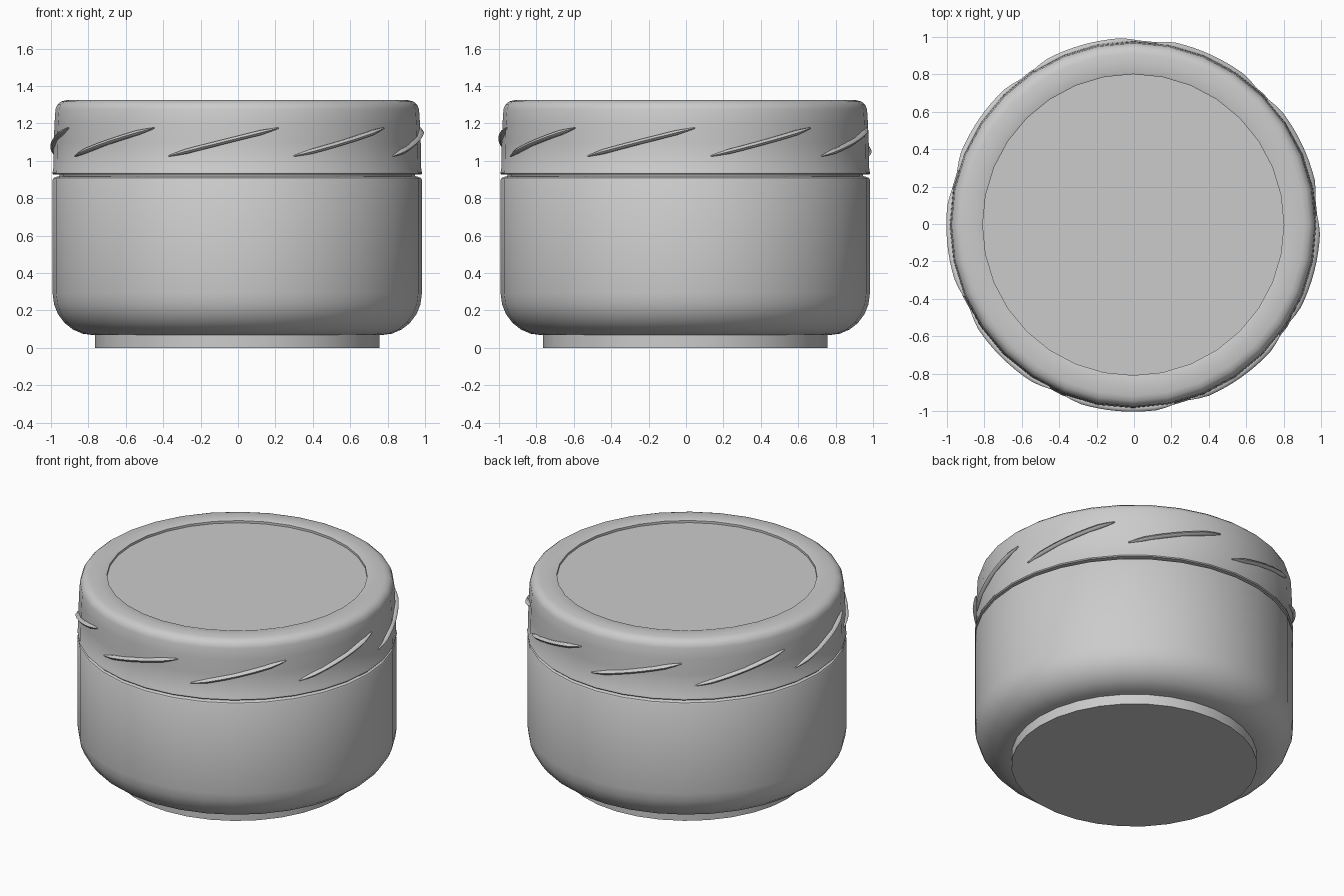
import bpy, bmesh, math
from mathutils import Vector

if "Cube" in bpy.data.objects:
    bpy.data.objects.remove(bpy.data.objects["Cube"])

SIDES = 32
CENTRE = Vector((-0.004, -0.004, 0))

grey = bpy.data.materials.new("plain_grey")
grey.use_nodes = True
colour = (0.6, 0.6, 0.6, 1)
grey.diffuse_color = colour
grey.node_tree.nodes["Principled BSDF"].inputs["Base Color"].default_value = colour


def finish(bm, name, angle):
    bmesh.ops.recalc_face_normals(bm, faces=bm.faces)
    mesh = bpy.data.meshes.new(name)
    bm.to_mesh(mesh)
    bm.free()
    obj = bpy.data.objects.new(name, mesh)
    obj.location = CENTRE
    bpy.context.collection.objects.link(obj)
    mesh.materials.append(grey)
    bpy.ops.object.select_all(action='DESELECT')
    obj.select_set(True)
    bpy.context.view_layer.objects.active = obj
    bpy.ops.object.shade_smooth_by_angle(angle=math.radians(angle))
    return obj


def bridge(bm, rings):
    for a, b in zip(rings, rings[1:]):
        n = len(a)
        for i in range(n):
            j = (i + 1) % n
            bm.faces.new((a[i], a[j], b[j], b[i]))
    bm.faces.new(rings[0])
    bm.faces.new(rings[-1])


def lathe(name, profile, angle=35):
    """Spin a (radius, height) profile and cap both ends."""
    bm = bmesh.new()
    rings = []
    for r, z in profile:
        rings.append([bm.verts.new((r * math.cos(math.tau * i / SIDES),
                                    r * math.sin(math.tau * i / SIDES), z))
                      for i in range(SIDES)])
    bridge(bm, rings)
    return finish(bm, name, angle)


# Foot under the jar
lathe("foot", [(0.76, 0), (0.76, 0.08)])

# Jar body with a rounded lower edge and a narrow neck under the lid
fillet = [(0.77 + 0.217 * math.sin(t), 0.29 - 0.222 * math.cos(t))
          for t in (math.pi / 2 * k / 6 for k in range(7))]
lathe("jar_body", fillet + [(0.987, 0.9), (0.982, 0.908), (0.965, 0.915), (0.95, 0.918),
                            (0.95, 0.95)])

# Lid with a rolled lower rim, rounded shoulder and sunken centre panel
lathe("lid", [(0.95, 0.926), (0.982, 0.926), (0.988, 0.932), (0.988, 0.94), (0.984, 0.946),
              (0.981, 1.1), (0.977, 1.2), (0.972, 1.275), (0.962, 1.3), (0.942, 1.317),
              (0.915, 1.324), (0.87, 1.326), (0.815, 1.325), (0.805, 1.321), (0.805, 1.306)])


# Slanted grip ribs, thin tubes tapering at both ends
def grip_rib(number, start, sweep=35, steps=12, around=6):
    bm = bmesh.new()
    rings = []
    for s in range(steps + 1):
        t = s / steps
        a = math.radians(start + sweep * t)
        out = Vector((math.sin(a), -math.cos(a), 0))
        along = Vector((math.cos(a), math.sin(a), 0.26)).normalized()
        side = along.cross(out)
        size = 0.015 * min(1, 0.25 + 5 * min(t, 1 - t))
        mid = out * 0.98 + Vector((0, 0, 1.025 + 0.15 * t))
        rings.append([bm.verts.new(mid + size * (out * math.cos(b) * 1.3 + side * math.sin(b)))
                      for b in (math.tau * k / around for k in range(around))])
    bridge(bm, rings)
    finish(bm, f"grip_rib_{number}", 70)


for n in range(9):
    grip_rib(n + 1, -22 + 40 * n)
